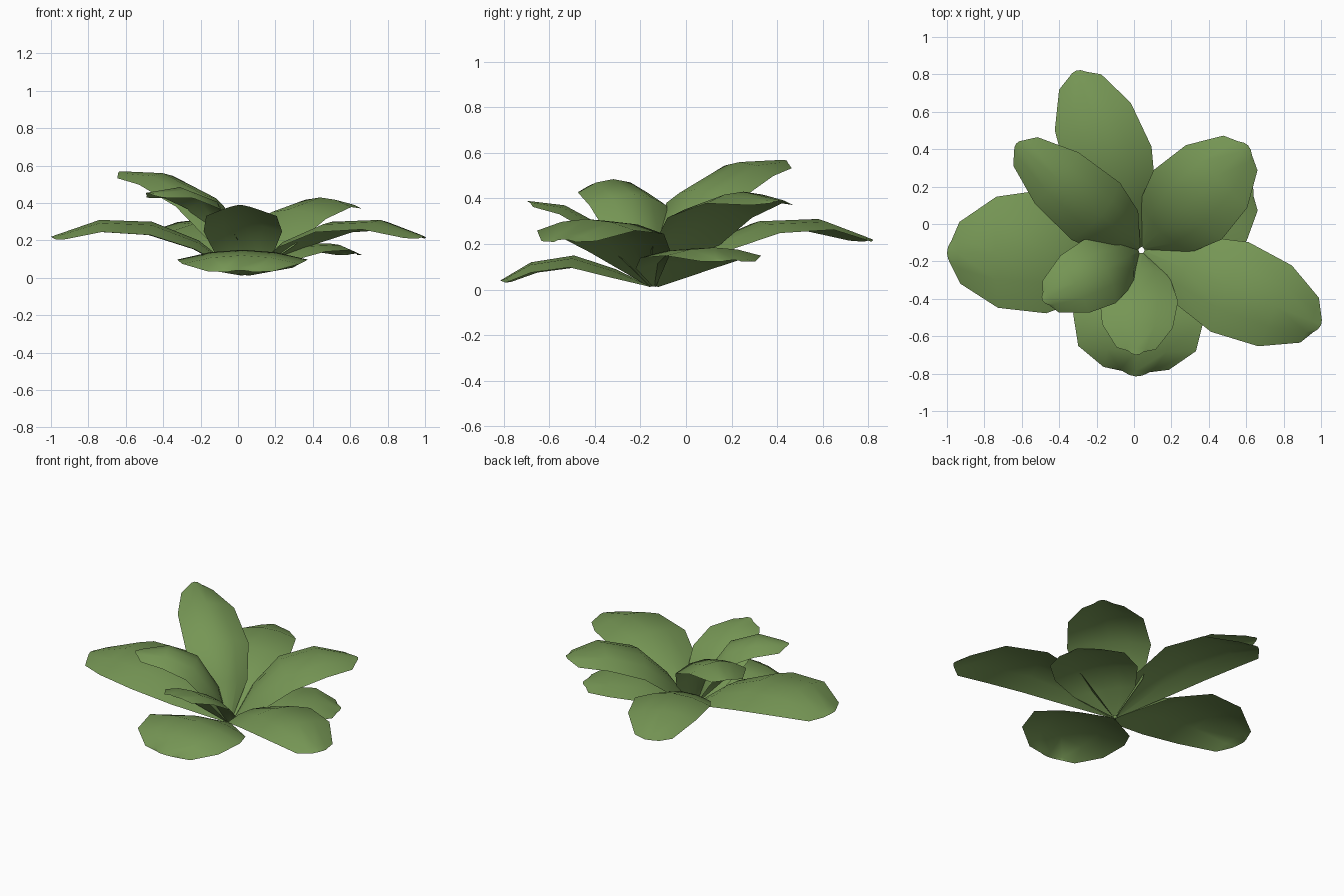
import bpy, math
from mathutils import Vector

if "Cube" in bpy.data.objects:
    bpy.data.objects.remove(bpy.data.objects["Cube"])

green = bpy.data.materials.new("leaf_green")
green.diffuse_color = (0.18, 0.305, 0.09, 1)
green.use_nodes = True
green.node_tree.nodes["Principled BSDF"].inputs["Base Color"].default_value = green.diffuse_color
CENTRE = Vector((0.04, -0.14, 0))
# share of the half width at each station along the leaf
WIDTHS = [0.06, 0.74, 1.0, 0.9, 0.5, 0.2]
COLS = [-1, -0.5, 0, 0.5, 1]


def leaf(name, tip, half_width, rib, droop=0.22, roll=0):
    """Arched leaf: rib lists (share of reach, z) at quarter points, edges droop along the normal."""
    tip = Vector((tip[0], tip[1], 0)) - CENTRE
    reach, u = tip.length, tip.normalized()
    side0 = Vector((-u.y, u.x, 0))
    pts = [Vector((0.015, 0.015))] + [Vector((s * reach, z)) for s, z in rib]
    pts.insert(4, pts[3].lerp(pts[4], 0.78))          # shoulder just before the tip
    verts, faces = [], []
    for i, p in enumerate(pts):
        d = (pts[min(i + 1, 5)] - pts[max(i - 1, 0)]).normalized()
        normal = u * -d.y + Vector((0, 0, d.x))
        side = side0 * math.cos(roll) + normal * math.sin(roll)
        w = half_width * WIDTHS[i]
        for c in COLS:
            back = -0.02 * c * c if i == 5 else 0      # rounded tip
            verts.append(CENTRE + u * (p.x + back) + Vector((0, 0, p.y))
                         + side * (w * c) - normal * (droop * w * c * c))
    n = len(COLS)
    for i in range(len(pts) - 1):
        for j in range(n - 1):
            a = i * n + j
            faces.append((a, a + n, a + n + 1, a + 1))
    me = bpy.data.meshes.new(name)
    me.from_pydata([tuple(v) for v in verts], [], [f[::-1] for f in faces])
    me.materials.append(green)
    for f in me.polygons:
        f.use_smooth = True
    # top side faces up
    if sum(f.normal.z * f.area for f in me.polygons) < 0:
        me.flip_normals()
    bpy.context.collection.objects.link(bpy.data.objects.new(name, me))


# long spreading leaves
LONG = [(0.24, 0.20), (0.48, 0.30), (0.75, 0.31), (1, 0.22)]
leaf("long_leaf_back", (-0.31, 0.82), 0.24, LONG)
leaf("long_leaf_left", (-1.0, -0.155), 0.33, LONG)
leaf("long_leaf_right", (1.0, -0.54), 0.26, LONG)
# low leaves near the ground
leaf("low_leaf_front", (0.01, -0.815), 0.35, [(0.25, 0.09), (0.52, 0.15), (0.8, 0.12), (1, 0.04)], 0.15)
leaf("low_leaf_right", (0.63, 0.21), 0.27, [(0.24, 0.12), (0.48, 0.18), (0.75, 0.185), (1, 0.13)], 0.15)
# raised inner leaves
leaf("raised_leaf_back_right", (0.61, 0.42), 0.26, [(0.18, 0.20), (0.40, 0.365), (0.70, 0.43), (1, 0.39)])
leaf("raised_leaf_front", (0.01, -0.70), 0.21, [(0.18, 0.15), (0.42, 0.285), (0.70, 0.37), (1, 0.39)])
leaf("raised_leaf_front_left", (-0.49, -0.41), 0.19, [(0.12, 0.22), (0.35, 0.42), (0.66, 0.485), (1, 0.455)], 0.35)
leaf("raised_leaf_back_left", (-0.63, 0.43), 0.20, [(0.12, 0.24), (0.32, 0.44), (0.66, 0.56), (1, 0.57)], 0.35)
